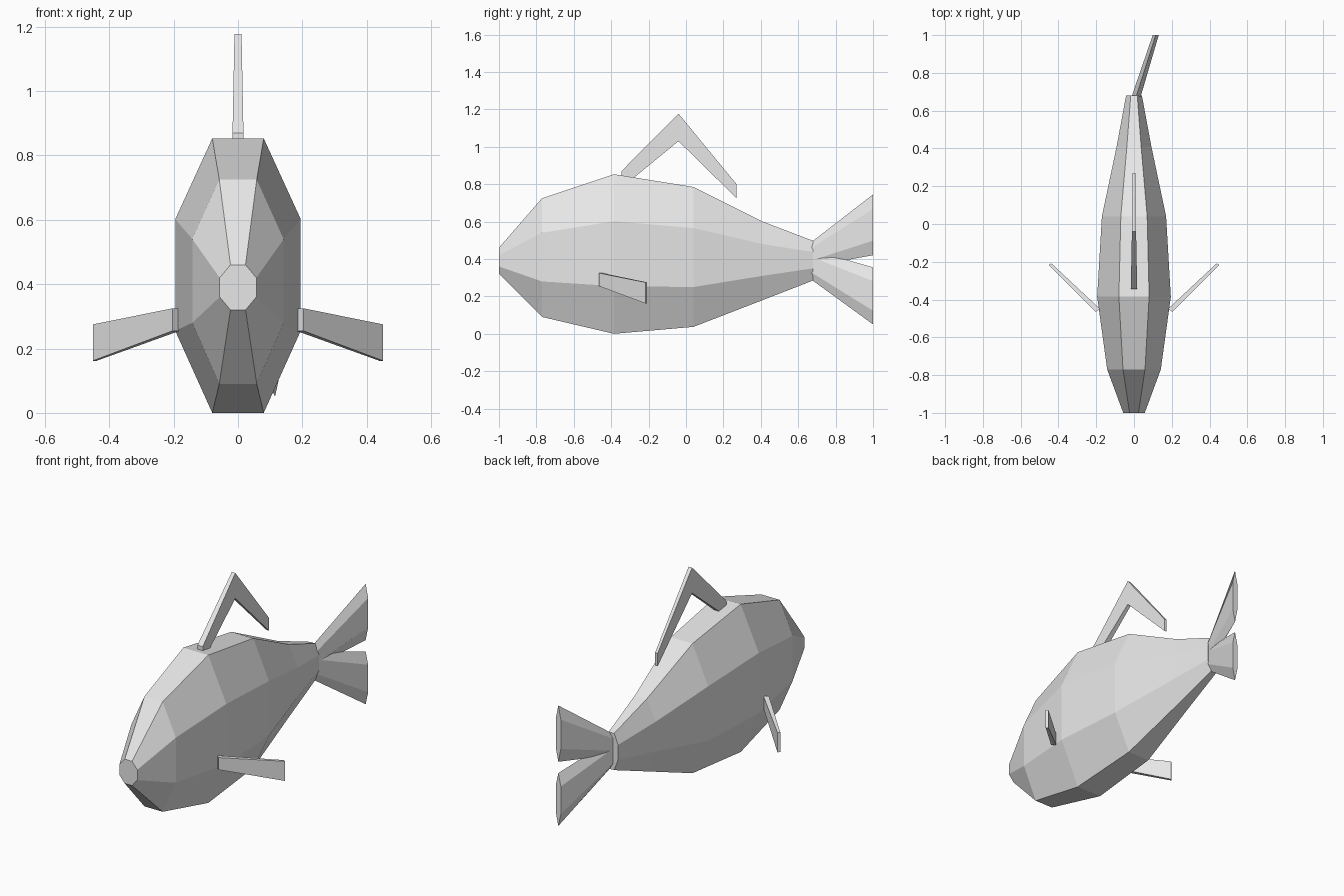
import bpy, bmesh
from mathutils import Vector

cube = bpy.data.objects.get("Cube")
if cube:
    bpy.data.objects.remove(cube, do_unlink=True)

grey = bpy.data.materials.new("light_grey")
grey.use_nodes = True
colour = (0.8, 0.8, 0.8, 1)
grey.diffuse_color = colour
grey.node_tree.nodes["Principled BSDF"].inputs["Base Color"].default_value = colour


def loft(name, rings):
    """Skin a row of matching closed rings and cap both ends."""
    bm = bmesh.new()
    loops = [[bm.verts.new(p) for p in ring] for ring in rings]
    n = len(loops[0])
    for a, b in zip(loops, loops[1:]):
        for i in range(n):
            j = (i + 1) % n
            bm.faces.new((a[i], a[j], b[j], b[i]))
    bm.faces.new(loops[0][::-1])
    bm.faces.new(loops[-1])
    bmesh.ops.recalc_face_normals(bm, faces=bm.faces)
    mesh = bpy.data.meshes.new(name)
    bm.to_mesh(mesh)
    bm.free()
    mesh.materials.append(grey)
    obj = bpy.data.objects.new(name, mesh)
    bpy.context.collection.objects.link(obj)
    return obj


# Body: octagonal sections (y, half width, bottom, lower side, upper side, top)
def octagon(y, w, bottom, low, high, top):
    t = w * 0.41
    half = [(t, bottom), (w, low), (w, high), (t, top)]
    outline = half + [(-x, z) for x, z in reversed(half)]
    return [(x, y, z) for x, z in outline]


stations = [
    (-1.00, 0.057, 0.32, 0.36, 0.42, 0.46),
    (-0.77, 0.142, 0.09, 0.28, 0.54, 0.725),
    (-0.385, 0.195, 0.0, 0.255, 0.602, 0.853),
    (0.04, 0.17, 0.037, 0.25, 0.565, 0.785),
    (0.41, 0.092, 0.18, 0.31, 0.48, 0.60),
    (0.68, 0.042, 0.285, 0.35, 0.437, 0.497),
]
loft("body", [octagon(*s) for s in stations])


# Tail lobes: six-sided wedges swept to one side
def hexagon(x, y, bottom, top, t):
    h = top - bottom
    low, high = bottom + h * 0.24, top - h * 0.24
    return [(x, y, bottom), (x + t, y, low), (x + t, y, high),
            (x, y, top), (x - t, y, high), (x - t, y, low)]


for name, root, tip in (("upper_tail_lobe", (0.36, 0.49), (0.42, 0.745)),
                        ("lower_tail_lobe", (0.29, 0.45), (0.05, 0.355))):
    loft(name, [hexagon(0.01, 0.67, *root, 0.024),
                hexagon(0.115, 1.0, *tip, 0.016)])

# Dorsal fin: bent bar with upper and lower edges in profile
dorsal = [  # (y, upper z, lower y, lower z, half thickness)
    (-0.345, 0.87, -0.345, 0.78, 0.017),
    (-0.04, 1.177, -0.04, 1.03, 0.011),
    (0.27, 0.80, 0.27, 0.725, 0.008),
]
loft("dorsal_fin", [[(-t, y, z), (t, y, z), (t, ly, lz), (-t, ly, lz)]
                    for y, z, ly, lz, t in dorsal])

# Side fins: thin tapered plates swept back
for side, name in ((1, "left_side_fin"), (-1, "right_side_fin")):
    rings = []
    for x, y, low, high, t in ((0.192, -0.457, 0.255, 0.325, 0.011),
                               (0.445, -0.212, 0.162, 0.275, 0.006)):
        out = Vector((t * side, -t * 0.8, 0))
        centre = Vector((x * side, y, 0))
        rings.append([centre + out * s + Vector((0, 0, z))
                      for s, z in ((-1, low), (1, low), (1, high), (-1, high))])
    loft(name, rings)
